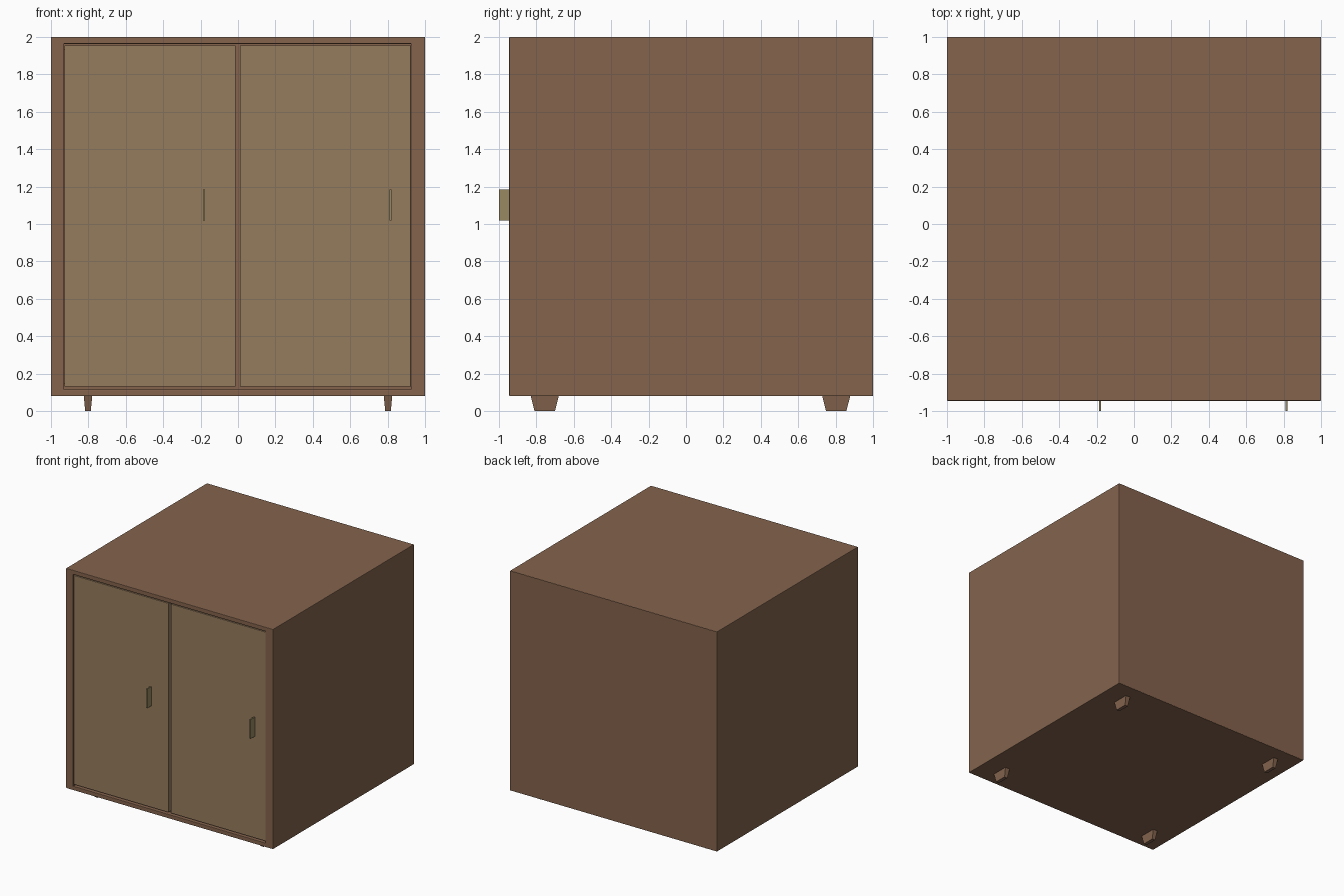
import bpy, bmesh

if "Cube" in bpy.data.objects:
    bpy.data.objects.remove(bpy.data.objects["Cube"])


def material(name, rgb):
    m = bpy.data.materials.new(name)
    m.diffuse_color = (*rgb, 1)
    m.use_nodes = True
    m.node_tree.nodes["Principled BSDF"].inputs["Base Color"].default_value = m.diffuse_color
    return m


WOOD = material("brown_wood", (0.23, 0.125, 0.073))
DOOR = material("tan_wood", (0.30, 0.20, 0.11))
METAL = material("brass", (0.31, 0.25, 0.12))


def box(name, x, y, z, mat, bevel=0.0, taper=(1, 1)):
    """Box from (min, max) ranges; taper scales the bottom face."""
    bm = bmesh.new()
    bmesh.ops.create_cube(bm, size=1)
    for v in bm.verts:
        tx, ty = taper if v.co.z < 0 else (1, 1)
        v.co.x *= (x[1] - x[0]) * tx
        v.co.y *= (y[1] - y[0]) * ty
        v.co.z *= z[1] - z[0]
    me = bpy.data.meshes.new(name)
    bm.to_mesh(me)
    bm.free()
    ob = bpy.data.objects.new(name, me)
    ob.location = (sum(x) / 2, sum(y) / 2, sum(z) / 2)
    bpy.context.collection.objects.link(ob)
    me.materials.append(mat)
    if bevel:
        mod = ob.modifiers.new("soft_edge", 'BEVEL')
        mod.width = bevel
        mod.segments = 2
    return ob


# Carcass panels
FRONT, BACK = -0.945, 1.0
box("left_side", (-1, -0.93), (FRONT, BACK), (0.08, 2), WOOD, 0.004)
box("right_side", (0.925, 1), (FRONT, BACK), (0.08, 2), WOOD, 0.004)
box("top_panel", (-0.998, 0.998), (FRONT, BACK), (1.963, 2), WOOD, 0.004)
box("bottom_panel", (-0.998, 0.998), (FRONT, BACK), (0.08, 0.115), WOOD, 0.004)
box("back_panel", (-0.998, 0.998), (0.95, BACK), (0.082, 1.998), WOOD)
box("divider", (-0.03, 0.03), (-0.90, 0.96), (0.10, 1.98), WOOD)

# Rails behind the gaps above and below the doors
for name, z in (("upper_rail", (1.93, 1.97)), ("lower_rail", (0.11, 0.15))):
    box(name, (-0.94, 0.935), (-0.90, -0.86), z, WOOD)

# Doors with their slim pull handles
for side, x, hx in (("left", (-0.928, -0.014), -0.182),
                    ("right", (0.01, 0.924), 0.816)):
    box(side + "_door", x, (-0.941, -0.90), (0.13, 1.955), DOOR, 0.002)
    box(side + "_handle", (hx - 0.006, hx + 0.006), (-1, -0.93),
        (1.018, 1.185), METAL)

# Tapered feet
for xn, x in (("left", -0.802), ("right", 0.802)):
    for yn, y in (("front", -0.755), ("back", 0.803)):
        box(f"{yn}_{xn}_foot", (x - 0.023, x + 0.023), (y - 0.076, y + 0.076),
            (0, 0.085), WOOD, taper=(0.65, 0.72))
